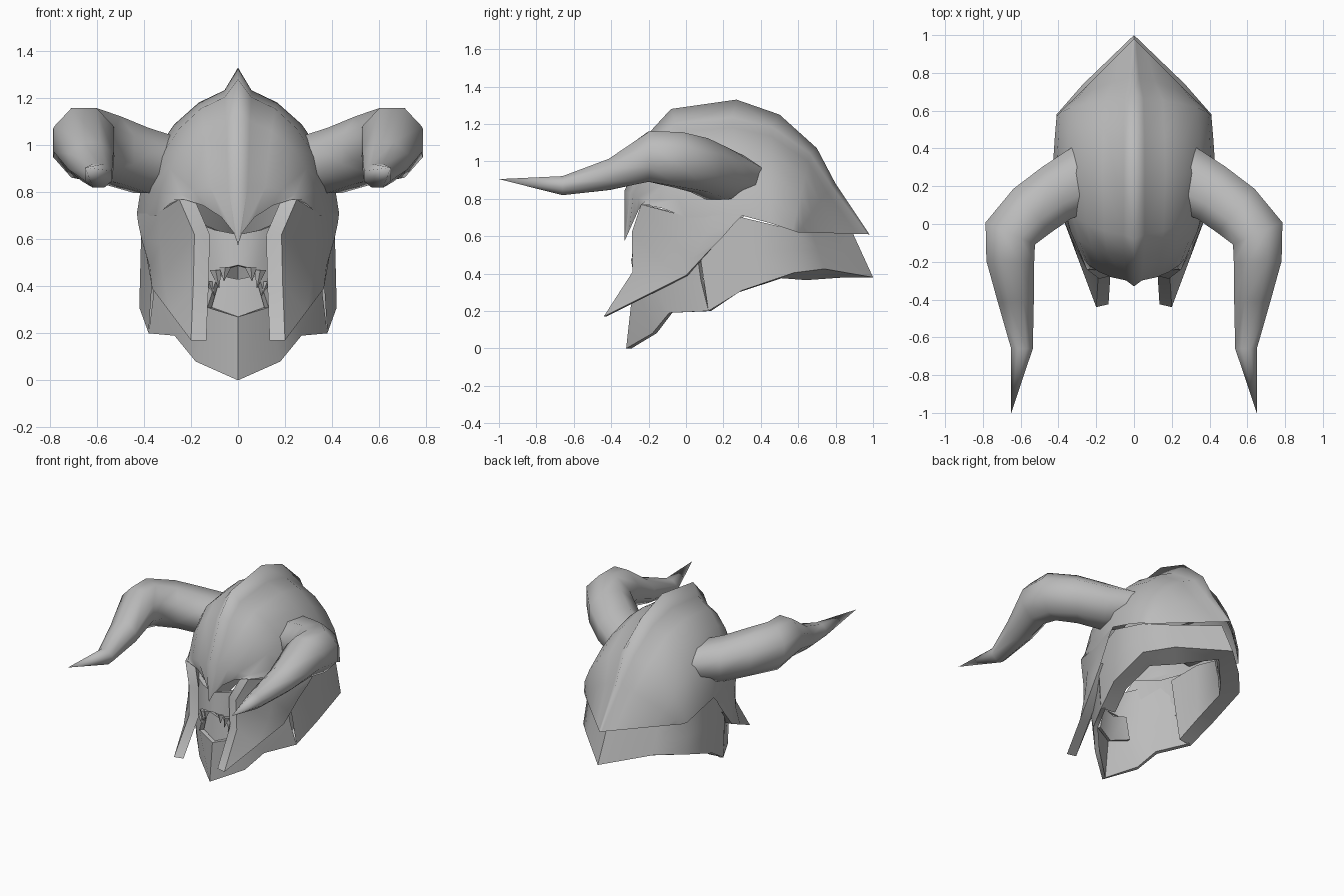
import bpy, bmesh, math
from mathutils import Vector

cube = bpy.data.objects.get("Cube")
if cube:
    bpy.data.objects.remove(cube, do_unlink=True)

steel = bpy.data.materials.new("steel_grey")
steel.use_nodes = True
grey = (0.5, 0.5, 0.5, 1)
steel.diffuse_color = grey
steel.node_tree.nodes["Principled BSDF"].inputs["Base Color"].default_value = grey
CORE = Vector((0, 0.2, 0.6))


def finish(name, bm, thickness=0, angle=40):
    """Turn a half mesh into a mirrored, optionally thickened, shaded object."""
    mesh = bpy.data.meshes.new(name)
    bm.to_mesh(mesh)
    bm.free()
    mesh.materials.append(steel)
    ob = bpy.data.objects.new(name, mesh)
    bpy.context.collection.objects.link(ob)
    mirror = ob.modifiers.new("Mirror", 'MIRROR')
    mirror.use_clip = True
    if thickness:
        solid = ob.modifiers.new("Thickness", 'SOLIDIFY')
        solid.thickness = thickness
        solid.offset = -1
    bpy.ops.object.select_all(action='DESELECT')
    bpy.context.view_layer.objects.active = ob
    ob.select_set(True)
    for mod in list(ob.modifiers):
        bpy.ops.object.modifier_apply(modifier=mod.name)
    bpy.ops.object.shade_smooth_by_angle(angle=math.radians(angle))


def sheet(name, columns, thickness=0, skip=(), angle=40):
    """Quad sheet through columns of points, with normals facing away from the core."""
    bm = bmesh.new()
    grid = [[bm.verts.new(p) for p in col] for col in columns]
    for i in range(len(grid) - 1):
        for j in range(len(grid[i]) - 1):
            if (i, j) not in skip:
                bm.faces.new((grid[i][j], grid[i + 1][j],
                              grid[i + 1][j + 1], grid[i][j + 1]))
    bmesh.ops.remove_doubles(bm, verts=bm.verts[:], dist=0.0005)
    bm.normal_update()
    facing = sum(f.normal.dot(f.calc_center_median() - CORE) * f.calc_area()
                 for f in bm.faces)
    if facing < 0:
        bmesh.ops.reverse_faces(bm, faces=bm.faces[:])
    finish(name, bm, thickness, angle)


# Dome: ridge (y, z), rim (x, y, z), roundness (2 is straight), crest height
stations = [
    ((-.33, .57), (.25, -.24, .77), 3.2, 0),
    ((-.33, .84), (.29, -.13, .75), 1.1, .03),
    ((-.2, 1.15), (.35, 0, .70), 1.1, .05),
    ((-.08, 1.28), (.39, .15, .70), 1.1, .07),
    ((.27, 1.33), (.43, .3, .71), 1.15, .09),
    ((.5, 1.25), (.42, .45, .67), 1.15, .07),
    ((.7, 1.07), (.41, .57, .63), 1.2, .04),
    ((.8, .88), (.38, .6, .62), 1.5, .02),
    ((.98, .61), (.34, .64, .62), 2, 0),
]
columns = []
for (ry, rz), rim, power, crest in stations:
    ridge, rim = Vector((0, ry, rz)), Vector(rim)
    base = ridge - (ridge - Vector((0, .1, .7))).normalized() * crest
    col = [ridge]
    for deg in (10, 26, 42, 58, 74, 90):
        s = math.sin(math.radians(deg)) ** power
        c = abs(math.cos(math.radians(deg))) ** power
        col.append(Vector((rim.x * s, rim.y + (base.y - rim.y) * c,
                           rim.z + (base.z - rim.z) * c)))
    columns.append(col)
sheet("dome", columns, angle=115)

# Cheek guards sweeping forward into narrow face bars, wrapped round to an inner side
outer = [
    [(.25, -.24, .77), (.185, -.29, .62), (.19, -.285, .41), (.2, -.44, .17)],
    [(.33, -.05, .72), (.33, -.08, .58), (.32, -.11, .45), (.29, -.2, .29)],
    [(.39, .15, .71), (.39, .1, .6), (.375, .03, .48), (.365, 0, .39)],
    [(.43, .3, .71), (.425, .26, .67), (.41, .2, .6), (.39, .13, .53)],
]
inner = [[Vector(p) + Vector((-.065, .015, 0)) for p in col] for col in outer]
wrapped = [inner[0] + inner[0][::-1]]
wrapped += [o + i[::-1] for o, i in zip(outer, inner)]
sheet("cheek_guard", wrapped)

# Face mask and jaw, with the mouth left open
jaw_end = [(.38, .12, .2), (.36, .08, .36), (.35, .06, .5), (.35, .05, .66)]
sheet("face_mask", [
    [(0, -.32, 0), (0, -.29, .27), (0, -.29, .49), (0, -.27, .62)],
    [(.18, -.18, .08), (.13, -.25, .31), (.08, -.27, .47), (.1, -.25, .64)],
    [(.27, -.09, .19), (.22, -.17, .32), (.2, -.19, .47), (.23, -.18, .69)],
    jaw_end,
], .03, skip={(0, 1)}, angle=50)


# Neck guard: outer wall, underside lip and thick inner lining
def inset(point, drop):
    return Vector((point[0] * .72, .2 + (point[1] - .2) * .82, point[2] - drop))


guard = []
for bottom, top, drop in [
    (jaw_end[0], jaw_end[3], 0),
    ((.42, .3, .31), (.41, .3, .7), .01),
    ((.41, .58, .405), (.39, .55, .64), .03),
    ((.27, .74, .425), (.25, .67, .63), .06),
    ((0, 1, .38), (0, .89, .62), 0),
]:
    low, high = Vector(bottom), Vector(top)
    guard.append([high, low.lerp(high, .5), low,
                  inset(low, drop), inset(low.lerp(high, .5), 0), inset(high, 0)])
sheet("neck_guard", guard, angle=60)

# Recessed plate behind the mouth
sheet("mouth_plate", [
    [(0, -.26, .26), (0, -.23, .43)],
    [(.13, -.21, .29), (.1, -.21, .45)],
], .02)

# Fangs: root, tip, half width
bm = bmesh.new()
for root, tip, w in [
    ((.055, -.275, .48), (.06, -.285, .42), .025),
    ((.095, -.265, .47), (.08, -.27, .39), .025),
    ((.125, -.25, .42), (.1, -.26, .36), .02),
]:
    x, y, z = root
    ring = [bm.verts.new(p) for p in
            ((x - w, y, z), (x, y - .02, z), (x + w, y, z), (x, y + .02, z))]
    point = bm.verts.new(tip)
    bm.faces.new(ring)
    for k in range(4):
        bm.faces.new((ring[k], ring[(k + 1) % 4], point))
bmesh.ops.recalc_face_normals(bm, faces=bm.faces[:])
finish("fangs", bm, angle=20)

# Horns: centre, heading in degrees from +x, half width, half height
bm = bmesh.new()
SIDES = 8
rings = []
for centre, heading, wide, high in [
    ((.27, .24, .92), -20, .19, .12),
    ((.41, .165, .935), -28, .17, .15),
    ((.54, .07, .98), -40, .165, .155),
    ((.655, -.05, 1.01), -66, .155, .16),
    ((.655, -.2, 1.025), -88, .137, .145),
    ((.625, -.41, .93), -95, .103, .09),
    ((.593, -.66, .87), -90, .062, .055),
]:
    a = math.radians(heading)
    side = Vector((-math.sin(a), math.cos(a), 0))
    rings.append([])
    for k in range(SIDES):
        t = math.tau * (k + .5) / SIDES
        offset = side * wide * math.cos(t) + Vector((0, 0, high * math.sin(t)))
        rings[-1].append(bm.verts.new(Vector(centre) + offset))
tip = bm.verts.new((.65, -1, .905))
for k in range(SIDES):
    n = (k + 1) % SIDES
    for r, s in zip(rings, rings[1:]):
        bm.faces.new((r[k], r[n], s[n], s[k]))
    bm.faces.new((rings[-1][k], rings[-1][n], tip))
bmesh.ops.recalc_face_normals(bm, faces=bm.faces[:])
finish("horns", bm, angle=60)
